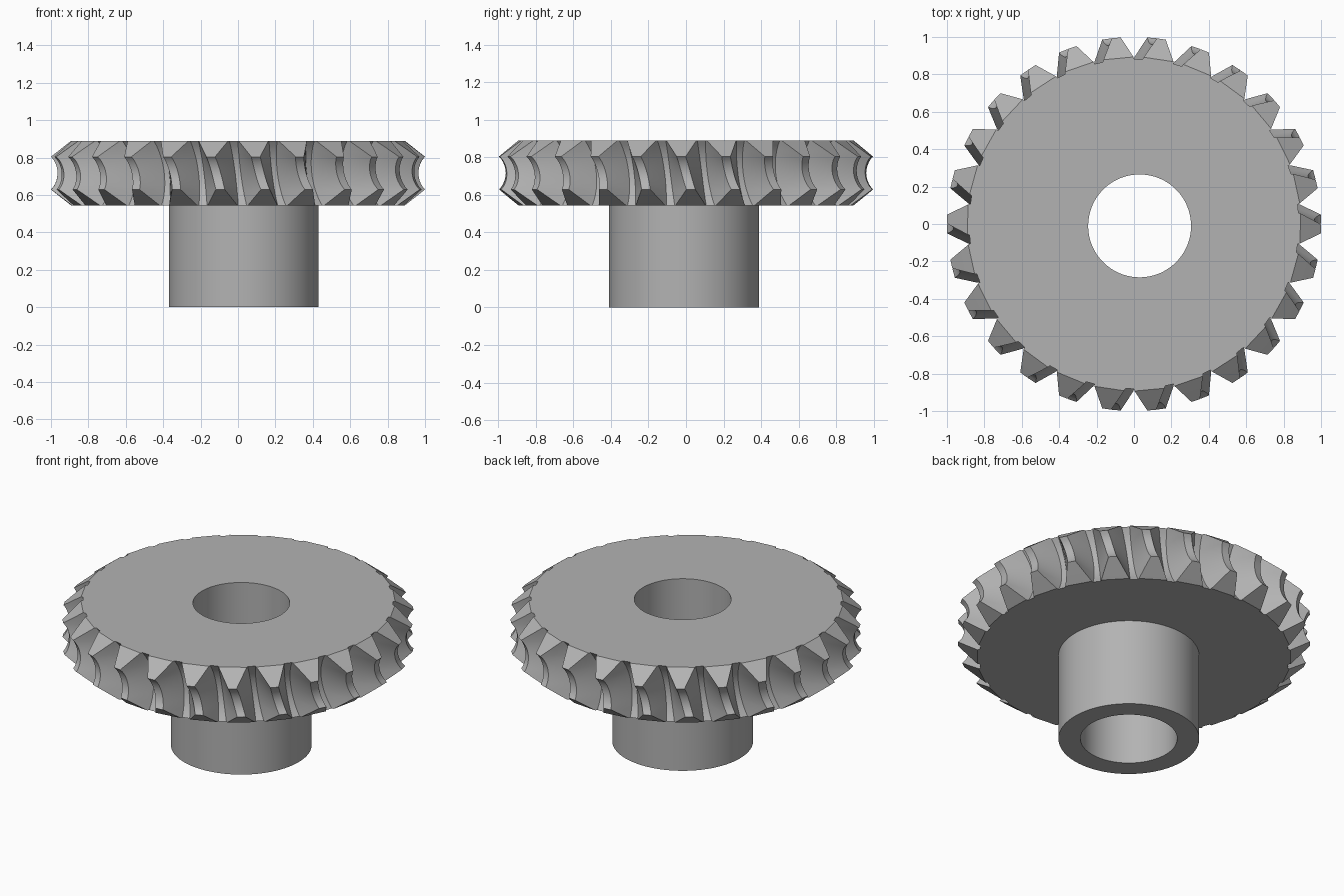
import bpy, bmesh, math
from math import sin, cos, pi, sqrt, atan2, hypot

TEETH = 26
MID_Z, HALF_Z = 0.717, 0.173      # wheel centre height and half thickness
CORNER_Z = 0.0875                 # where the end chamfer meets the throat
WORM_X = 1.095                    # distance of the mating worm axis
TIP_D, ROOT_D = 0.13, 0.275       # distances of tooth tip and root from it
TIP_W, ROOT_W = 0.024, 0.084      # tooth half widths
LEAD = 0.22 / (2 * pi)            # tooth slant per radian around the worm
HUB_X, HUB_Y = 0.03, -0.01
HUB_R, BORE_R, HUB_TOP = 0.40, 0.275, MID_Z - HALF_Z

cube = bpy.data.objects.get("Cube")
if cube:
    bpy.data.objects.remove(cube, do_unlink=True)

steel = bpy.data.materials.new("plain grey")
steel.use_nodes = True
grey = (0.45, 0.45, 0.45, 1)
steel.diffuse_color = grey
steel.node_tree.nodes["Principled BSDF"].inputs["Base Color"].default_value = grey


def ring_solid(name, rings):
    """Skin a closed loop of equally sized rings."""
    bm = bmesh.new()
    loops = [[bm.verts.new(p) for p in ring] for ring in rings]
    for a, b in zip(loops, loops[1:] + loops[:1]):
        for i in range(len(a)):
            j = (i + 1) % len(a)
            bm.faces.new((a[i], a[j], b[j], b[i]))
    bmesh.ops.recalc_face_normals(bm, faces=bm.faces)
    mesh = bpy.data.meshes.new(name)
    bm.to_mesh(mesh)
    bm.free()
    mesh.materials.append(steel)
    obj = bpy.data.objects.new(name, mesh)
    bpy.context.collection.objects.link(obj)
    bpy.ops.object.select_all(action='DESELECT')
    obj.select_set(True)
    bpy.context.view_layer.objects.active = obj
    bpy.ops.object.shade_smooth_by_angle(angle=math.radians(25))
    return obj


def circle(radius, z, angles):
    return [(HUB_X + radius * cos(a), HUB_Y + radius * sin(a), z) for a in angles]


def outer_radius(dz):
    """Tooth tip: hollow throat in the middle, chamfers at both ends."""
    if abs(dz) > CORNER_Z:
        return 1.0 - 0.107 * (abs(dz) - CORNER_Z) / (HALF_Z - CORNER_Z)
    return WORM_X - sqrt(TIP_D ** 2 - dz ** 2)


def toothed_ring(dz):
    root = WORM_X - sqrt(ROOT_D ** 2 - dz ** 2)
    tip = outer_radius(dz)
    flank = [root + (tip - root) * t for t in (0, 0.5, 1)]
    section = [(r, -1) for r in flank] + [(r, 1) for r in reversed(flank)]
    ring = []
    for tooth in range(TEETH):
        for r, side in section:
            depth = hypot(WORM_X - r, dz)
            width = TIP_W + (ROOT_W - TIP_W) * (depth - TIP_D) / (ROOT_D - TIP_D)
            slant = -LEAD * atan2(dz, WORM_X - r)
            a = 2 * pi * tooth / TEETH + (slant + side * width) / r
            ring.append((r * cos(a), r * sin(a), MID_Z + dz))
    return ring


# Toothed wheel with its bore
chamfer = [HALF_Z - (HALF_Z - CORNER_Z) * i / 3 for i in range(4)]
throat = [CORNER_Z * (1 - i / 6) for i in range(1, 7)]
upper = chamfer + throat
stations = upper + [-z for z in reversed(upper[:-1])]
rims = [toothed_ring(dz) for dz in stations]
angles = [2 * pi * (i - 2.5) / (TEETH * 6) for i in range(TEETH * 6)]
ring_solid("toothed_wheel", [circle(BORE_R, MID_Z + HALF_Z, angles)] + rims
           + [circle(BORE_R, MID_Z - HALF_Z, angles)])

# Hub sleeve under the wheel
ring_solid("hub", [circle(BORE_R, HUB_TOP, angles), circle(HUB_R, HUB_TOP, angles),
                   circle(HUB_R, 0, angles), circle(BORE_R, 0, angles)])
